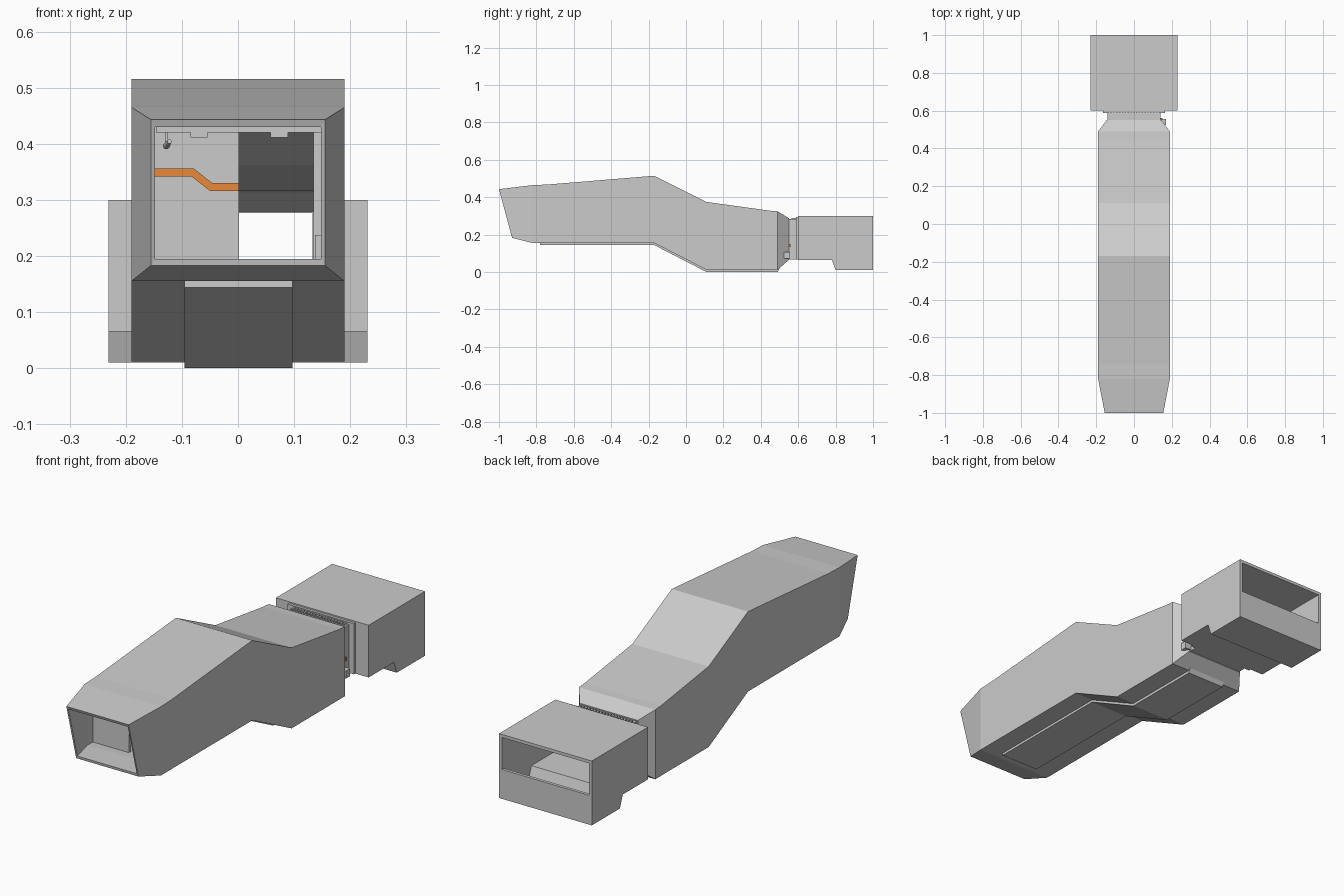
import bpy, bmesh

if "Cube" in bpy.data.objects:
    bpy.data.objects.remove(bpy.data.objects["Cube"])

def finish(name, bm, mat=None):
    bmesh.ops.recalc_face_normals(bm, faces=bm.faces)
    me = bpy.data.meshes.new(name)
    bm.to_mesh(me)
    bm.free()
    ob = bpy.data.objects.new(name, me)
    bpy.context.collection.objects.link(ob)
    if mat:
        me.materials.append(mat)
    return ob

def box(name, x, y, z, mat=None):
    bm = bmesh.new()
    bmesh.ops.create_cube(bm, size=1)
    for v in bm.verts:
        v.co = [r[0] + (c + .5) * (r[1] - r[0]) for c, r in zip(v.co, (x, y, z))]
    return finish(name, bm, mat)

def prism(name, pts, a, b, axis='x', mat=None):
    """Extrude a profile: (y,z) points along x, or (x,z) points along y."""
    bm = bmesh.new()
    place = (lambda p, t: (t, p[0], p[1])) if axis == 'x' else (lambda p, t: (p[0], t, p[1]))
    f = [[bm.verts.new(place(p, t)) for p in pts] for t in (a, b)]
    bm.faces.new(f[0])
    bm.faces.new(f[1][::-1])
    for i in range(len(pts)):
        j = (i + 1) % len(pts)
        bm.faces.new((f[0][i], f[0][j], f[1][j], f[1][i]))
    return finish(name, bm, mat)

def tube(name, outer, inner):
    """Hollow rectangular tunnel; stations are y_top, z_top, y_bottom, z_bottom, half_width."""
    bm = bmesh.new()
    def rings(stations):
        return [[bm.verts.new(p) for p in ((-w, yt, zt), (w, yt, zt), (w, yb, zb), (-w, yb, zb))]
                for yt, zt, yb, zb, w in stations]
    o, n = rings(outer), rings(inner)
    loops = o + n[::-1] + [o[0]]
    for r, s in zip(loops, loops[1:]):
        for i in range(4):
            j = (i + 1) % 4
            bm.faces.new((r[i], r[j], s[j], s[i]))
    return finish(name, bm)

orange = bpy.data.materials.new("orange_paint")
orange.diffuse_color = (0.8, 0.25, 0.04, 1)
orange.use_nodes = True
orange.node_tree.nodes["Principled BSDF"].inputs["Base Color"].default_value = orange.diffuse_color

# Main tunnel shell
tube("tunnel_shell",
     [(-1, .443, -.93, .183, .155), (-.82, .465, -.82, .155, .19), (-.74, .468, -.74, .155, .19),
      (-.17, .515, -.17, .155, .19), (.11, .375, .11, .012, .19), (.45, .328, .45, .012, .19),
      (.49, .325, .49, .012, .19), (.55, .288, .55, .065, .145)],
     [(-.995, .43, -.932, .195, .148), (-.82, .45, -.82, .195, .175), (-.74, .453, -.74, .19, .178),
      (-.17, .5, -.17, .17, .178), (.11, .362, .11, .026, .178), (.45, .316, .45, .026, .178),
      (.485, .313, .485, .03, .178), (.55, .279, .55, .077, .135)])

# Collar joining tunnel and rear dock
tube("collar", [(.55, .283, .55, .067, .14), (.592, .283, .592, .067, .14)],
     [(.55, .277, .55, .079, .133), (.592, .277, .592, .079, .133)])
tube("collar_flange", [(.588, .294, .588, .066, .165), (.6, .294, .6, .066, .165)],
     [(.588, .277, .588, .079, .133), (.6, .277, .6, .079, .133)])
for i in range(18):
    x = -.128 + i * .015
    box("collar_tooth", (x - .004, x + .004), (.565, .59), (.282, .29))

# Belly strip following the underside
prism("belly_strip", [(-.78, .157), (-.17, .157), (.11, .014), (.49, .014), (.5, .02),
                      (.49, 0), (.11, 0), (-.17, .144), (-.78, .144)], -.095, .097)

# Cab bulkhead with a doorway on the right
Y = (-.78, -.765)
box("bulkhead_panel", (-.176, .002), Y, (.19, .425))
box("bulkhead_jamb", (.135, .176), Y, (.19, .425))
box("bulkhead_header", (-.176, .176), Y, (.42, .454))
box("header_rail", (-.146, .15), (-.83, -.78), (.42, .43))
prism("orange_stripe", [(-.165, .356), (-.079, .356), (-.046, .33), (.002, .33), (.002, .316),
                        (-.05, .316), (-.083, .342), (-.165, .342)], -.783, -.779, 'y', orange)
for x in (-.085, .058):
    box("ceiling_lamp", (x, x + .031), (-.83, -.79), (.411, .422))
box("control_box", (.137, .152), (-.84, -.78), (.195, .237))
box("camera_stem", (-.13, -.125), (-.81, -.805), (.402, .422))
bm = bmesh.new()
bmesh.ops.create_cone(bm, cap_ends=True, segments=12, radius1=.006, radius2=.004, depth=.03)
cam = finish("ceiling_camera", bm)
cam.location = (-.125, -.81, .4)
cam.rotation_euler = (1.3, 0, .2)

# Side fixture near the collar
box("side_box", (.135, .17), (.525, .555), (.072, .106))
box("side_beacon", (.14, .15), (.552, .56), (.135, .15), orange)

# Rear dock: walls, roof, stepped floor
side = [(.6, .3), (1, .3), (1, .01), (.8, .01), (.78, .065), (.6, .065)]
for s in (-1, 1):
    prism("dock_side", side, s * .217, s * .231)
    box("dock_front_cheek", sorted((s * .134, s * .218)), (.6, .614), (.065, .286))
box("dock_roof", (-.218, .218), (.6, 1), (.286, .3))
prism("dock_floor", [(.6, .065), (.78, .065), (.8, .01), (1, .01), (1, .024), (.81, .024),
                     (.79, .079), (.6, .079)], -.218, .218)
box("dock_sill", (-.218, .218), (.986, 1), (.01, .142))
